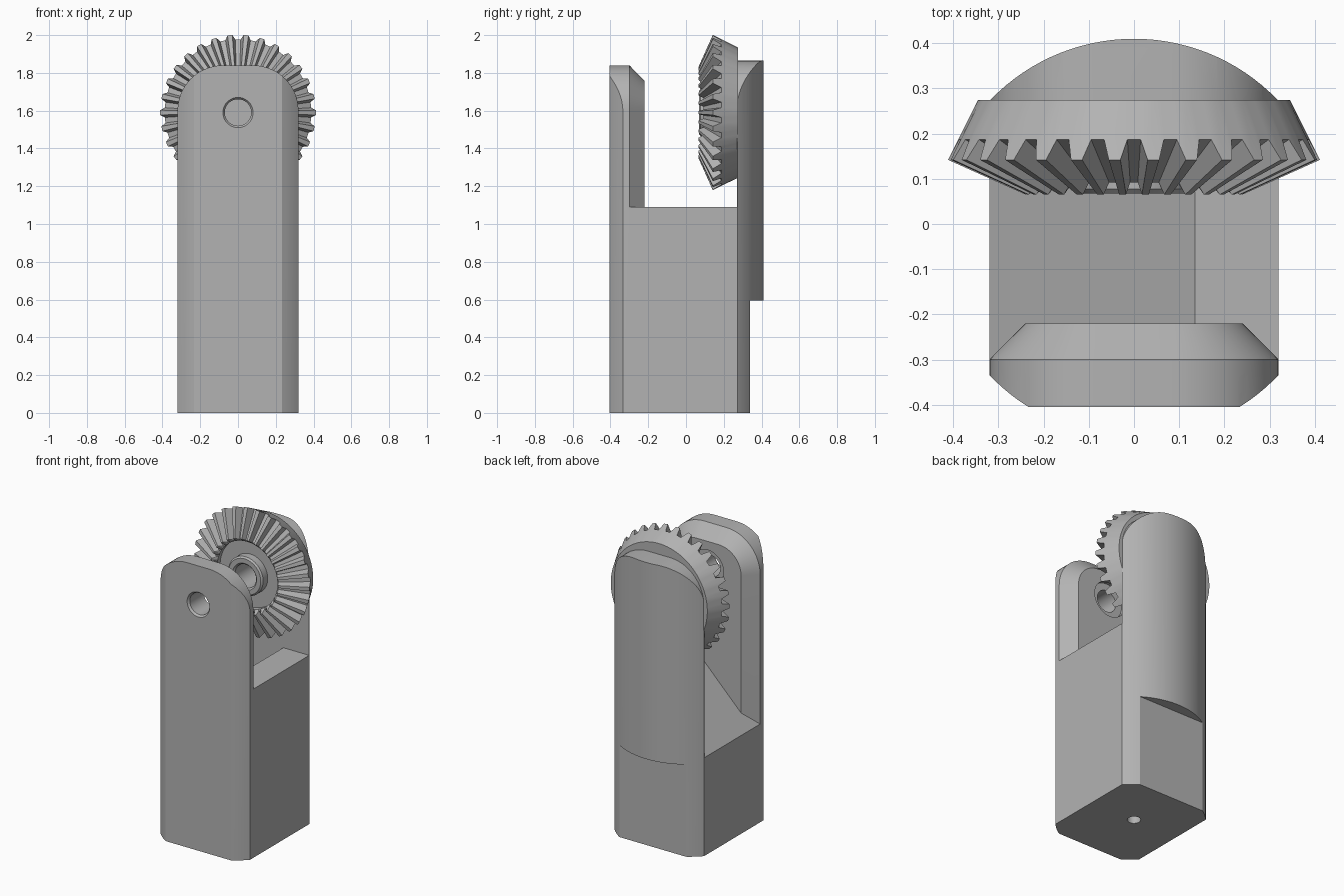
import bpy, bmesh, math
from mathutils import Vector

cube = bpy.data.objects.get("Cube")
if cube:
    bpy.data.objects.remove(cube, do_unlink=True)

mat = bpy.data.materials.new("plain grey")
mat.use_nodes = True
GREY = (0.45, 0.45, 0.45, 1)
mat.diffuse_color = GREY
mat.node_tree.nodes["Principled BSDF"].inputs["Base Color"].default_value = GREY

HALF = 0.32      # half width of the body
AXIS_Z = 1.59    # height of the gear axis


def loft(name, rings):
    """Skin a list of equal-length closed rings and cap both ends."""
    bm = bmesh.new()
    rows = [[bm.verts.new(p) for p in ring] for ring in rings]
    n = len(rows[0])
    for a, b in zip(rows, rows[1:]):
        for i in range(n):
            j = (i + 1) % n
            bm.faces.new((a[i], a[j], b[j], b[i]))
    bm.faces.new(rows[0])
    bm.faces.new(rows[-1])
    bmesh.ops.recalc_face_normals(bm, faces=bm.faces[:])
    me = bpy.data.meshes.new(name)
    bm.to_mesh(me)
    bm.free()
    ob = bpy.data.objects.new(name, me)
    bpy.context.collection.objects.link(ob)
    me.materials.append(mat)
    return ob


def arch(y, top, inset=0.0, radius=0.24, steps=14):
    """Upright outline with rounded upper corners."""
    w, r = HALF - inset, radius - inset
    cx, cz = HALF - radius, top - radius
    pts = [(-w, y, 0), (w, y, 0)]
    for side, start in ((1, 0), (-1, 90)):
        for k in range(steps + 1):
            a = math.radians(start + 90 * k / steps)
            pts.append((side * cx + r * math.cos(a), y, cz + r * math.sin(a)))
    return pts


def circle(r, y, z=AXIS_Z, n=48):
    return [(r * math.cos(2 * math.pi * i / n), y, z + r * math.sin(2 * math.pi * i / n))
            for i in range(n)]


def boolean(ob, other, op):
    mod = ob.modifiers.new(op, "BOOLEAN")
    mod.operation, mod.solver, mod.object = op, "EXACT", other
    bpy.context.view_layer.objects.active = ob
    bpy.ops.object.modifier_apply(modifier=mod.name)
    bpy.data.objects.remove(other, do_unlink=True)


def smooth(ob):
    bpy.ops.object.select_all(action="DESELECT")
    ob.select_set(True)
    bpy.context.view_layer.objects.active = ob
    bpy.ops.object.shade_smooth_by_angle(angle=math.radians(25))


# Fork: chamfered front arm, stepped middle block, back arm
body = loft("fork_body", [arch(-0.6, 1.84), arch(-0.30, 1.84), arch(-0.22, 1.84, 0.08)])
section = [(-HALF, 0), (HALF, 0), (HALF, 1.09), (0.135, 1.09), (-HALF, 0.635)]
boolean(body, loft("middle", [[(x, y, z) for x, z in section] for y in (-0.30, 0.27)]), "UNION")
boolean(body, loft("back_arm", [arch(0.27, 1.865), arch(0.6, 1.865)]), "UNION")

# Trim to a round column with a flat front
R, CY, FRONT = 0.441, -0.031, -0.405
reach = math.acos((CY - FRONT) / R)
column = []
for k in range(97):
    a = reach + (2 * math.pi - 2 * reach) * k / 96
    column.append((R * math.sin(a), CY - R * math.cos(a)))
boolean(body, loft("column", [[(x, y, z) for x, y in column] for z in (-0.1, 2.2)]), "INTERSECT")

# Flat on the lower back
flat = [(-0.5, 0.34), (0.5, 0.34), (0.5, 0.6), (-0.5, 0.6)]
boolean(body, loft("back_flat", [[(x, y, z) for x, y in flat] for z in (-0.1, 0.595)]), "DIFFERENCE")

# Shaft hole with front chamfer and inner counterbore, and hole in the foot
steps = ((0.08, -0.5), (0.08, -0.405), (0.07, -0.392), (0.07, -0.25), (0.115, -0.25), (0.115, -0.1))
boolean(body, loft("shaft_hole", [circle(r, y) for r, y in steps]), "DIFFERENCE")
foot = [[(x, y, z) for x, _, y in circle(0.04, 0, 0, 24)] for z in (-0.1, 0.3)]
boolean(body, loft("foot_hole", foot), "DIFFERENCE")
smooth(body)

# Bevel gear: toothed rings joined to plain turned rings
TEETH = 30


def gear_ring(root, tip=None):
    pts = []
    for t in range(TEETH):
        for frac, (r, y) in ((-0.32, root), (-0.15, tip or root), (0.15, tip or root), (0.32, root)):
            a = math.pi / 2 + 2 * math.pi * (t + 0.5 + frac) / TEETH
            pts.append((r * math.cos(a), y, AXIS_Z + r * math.sin(a)))
    return pts


gear = loft("bevel_gear", [
    gear_ring((0.345, 0.275)),
    gear_ring((0.388, 0.187), (0.412, 0.142)),
    gear_ring((0.225, 0.092), (0.24, 0.065)),
    gear_ring((0.215, 0.095)),
    gear_ring((0.215, 0.125)),
    gear_ring((0.125, 0.125)),
    gear_ring((0.125, 0.078)),
    gear_ring((0.115, 0.068)),
    gear_ring((0.085, 0.068)),
    gear_ring((0.075, 0.078)),
    gear_ring((0.075, 0.26)),
])
smooth(gear)
